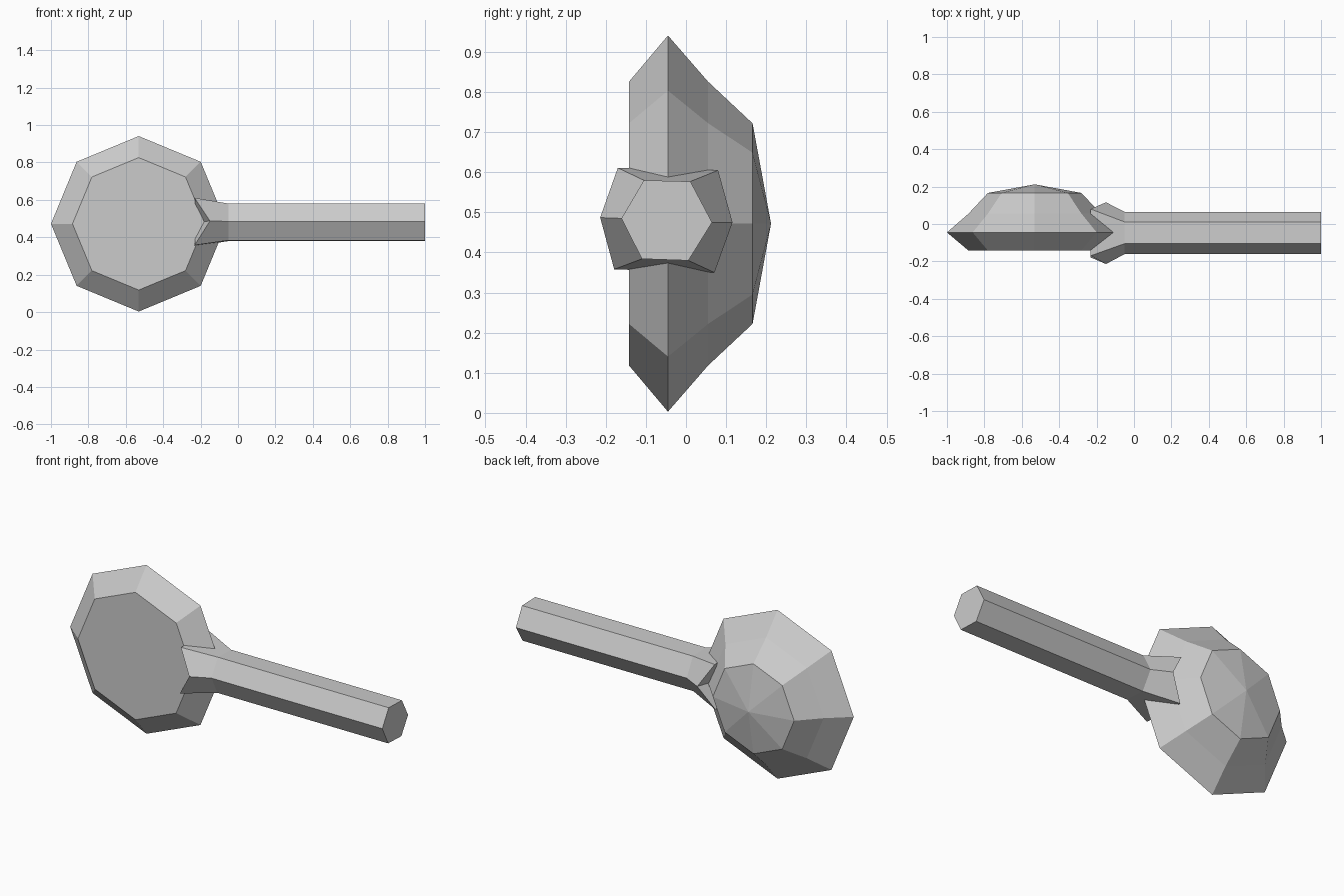
import bpy, bmesh
from math import sin, cos, pi

if "Cube" in bpy.data.objects:
    bpy.data.objects.remove(bpy.data.objects["Cube"])


def loft(name, rings):
    """Skin a list of vertex rings; a ring of one point makes a fan, open ends get capped."""
    bm = bmesh.new()
    loops = [[bm.verts.new(p) for p in ring] for ring in rings]
    for a, b in zip(loops, loops[1:]):
        n = max(len(a), len(b))
        for i in range(n):
            j = (i + 1) % n
            if len(a) == 1:
                bm.faces.new((a[0], b[j], b[i]))
            elif len(b) == 1:
                bm.faces.new((a[i], a[j], b[0]))
            else:
                bm.faces.new((a[i], a[j], b[j], b[i]))
    for end in (loops[0], loops[-1]):
        if len(end) > 1:
            bm.faces.new(end)
    bmesh.ops.recalc_face_normals(bm, faces=bm.faces)
    mesh = bpy.data.meshes.new(name)
    bm.to_mesh(mesh)
    bm.free()
    obj = bpy.data.objects.new(name, mesh)
    bpy.context.collection.objects.link(obj)
    return obj


# Octagonal head: flat front, sharp rim, domed back (y, radius)
profile = [(-0.142, 0.354), (-0.045, 0.469), (0.055, 0.354), (0.166, 0.25)]
head = [[(-0.531 + r * cos(i * pi / 4), y, 0.472 + r * sin(i * pi / 4))
         for i in range(8)] for y, r in profile]
head.append([(-0.531, 0.212, 0.472)])
loft("head", head)

# Hexagonal handle with a flared socket gripping the head
shaft = [(-0.161, 0.485), (-0.105, 0.58), (0.011, 0.577),
         (0.065, 0.475), (0.006, 0.38), (-0.11, 0.384)]
flare = [(-0.15, -0.214, 0.487), (-0.232, -0.17, 0.611), (-0.232, 0.08, 0.605),
         (-0.15, 0.116, 0.475), (-0.232, 0.071, 0.35), (-0.232, -0.179, 0.358)]
loft("handle", [
    [(-0.22, -0.05, 0.48)],
    flare,
    [(-0.05, y, z) for y, z in shaft],
    [(1.0, y, z) for y, z in shaft],
])
